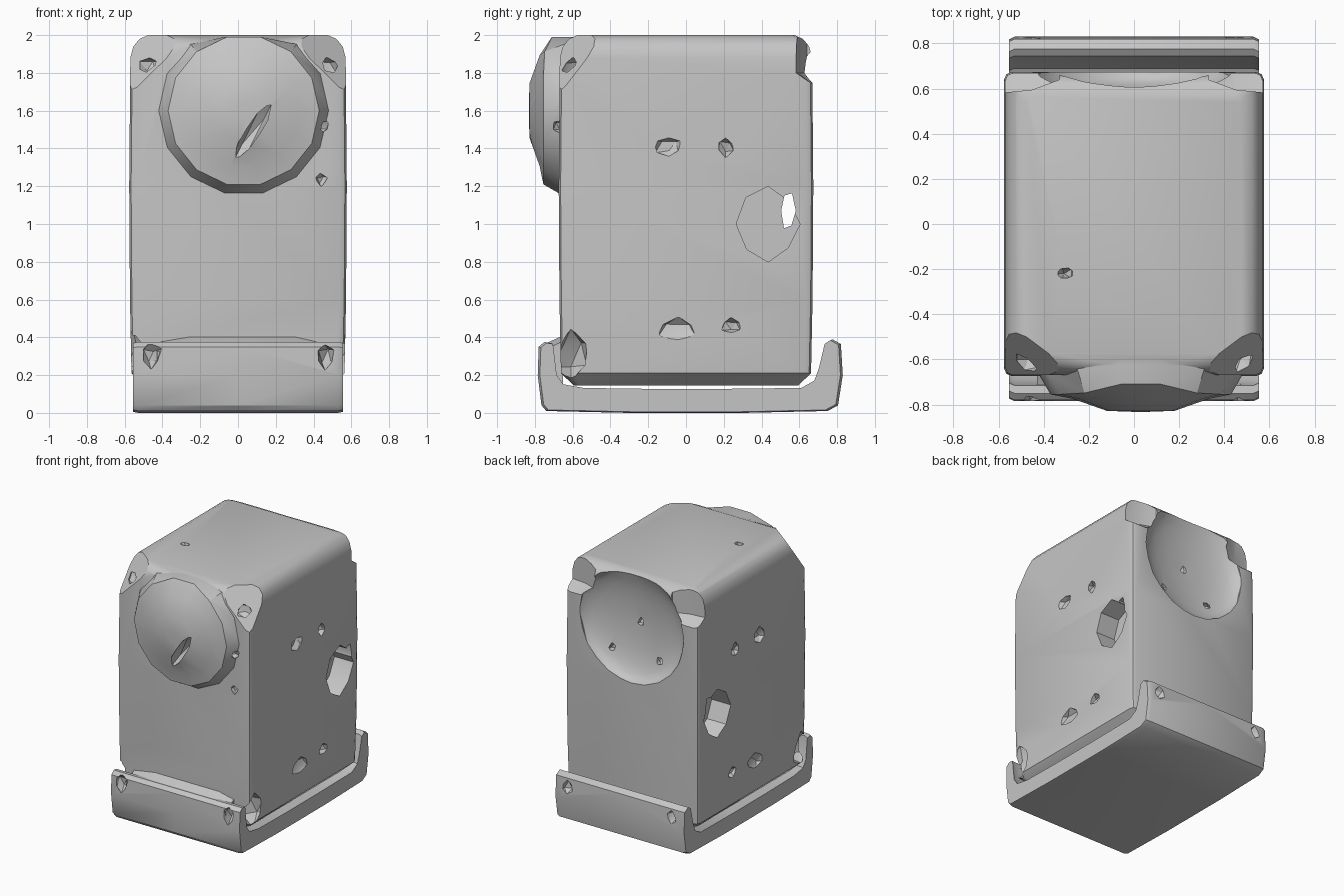
import bpy, bmesh, math, random
from mathutils import Matrix, Vector

random.seed(4)
if "Cube" in bpy.data.objects:
    bpy.data.objects.remove(bpy.data.objects["Cube"], do_unlink=True)

GREY = (0.56, 0.56, 0.56, 1)
mat = bpy.data.materials.new("plain grey")
mat.use_nodes = True
mat.diffuse_color = GREY
mat.node_tree.nodes["Principled BSDF"].inputs["Base Color"].default_value = GREY


def finish(bm, name):
    bmesh.ops.recalc_face_normals(bm, faces=bm.faces[:])
    me = bpy.data.meshes.new(name)
    bm.to_mesh(me)
    bm.free()
    ob = bpy.data.objects.new(name, me)
    bpy.context.collection.objects.link(ob)
    me.materials.append(mat)
    return ob


def loft(rings, name):
    """Skin closed rings of points and cap both ends."""
    bm = bmesh.new()
    vs = [[bm.verts.new(p) for p in ring] for ring in rings]
    n = len(vs[0])
    for a, b in zip(vs, vs[1:]):
        for i in range(n):
            bm.faces.new((a[i], a[(i + 1) % n], b[(i + 1) % n], b[i]))
    bm.faces.new(vs[0])
    bm.faces.new(vs[-1])
    return finish(bm, name)


def rounded_rect(hx, hy, r, z):
    pts = []
    for q, (sx, sy) in enumerate(((1, 1), (-1, 1), (-1, -1), (1, -1))):
        for k in range(3):
            a = math.pi / 2 * (q + k / 2)
            pts.append((sx * (hx - r) + r * math.cos(a), sy * (hy - r) + r * math.sin(a), z))
    return pts


def rough_ball(loc, size, jitter=0.25, sub=1):
    bm = bmesh.new()
    bmesh.ops.create_icosphere(bm, subdivisions=sub, radius=1)
    for v in bm.verts:
        v.co *= 1 + random.uniform(-jitter, jitter)
        v.co = Vector(loc) + v.co * Vector(size)
    return finish(bm, "cutter")


def rough_prism(loc, ry, rz, half, sides=8):
    """Uneven prism running along x."""
    rad = [random.uniform(0.9, 1.08) for _ in range(sides)]
    return loft([[(loc[0] + x, loc[1] + ry * r * math.cos(i * math.tau / sides),
                   loc[2] + rz * r * math.sin(i * math.tau / sides))
                  for i, r in enumerate(rad)] for x in (-half, half)], "cutter")


def combine(ob, tools, op="DIFFERENCE"):
    for t in tools:
        m = ob.modifiers.new("cut", "BOOLEAN")
        m.operation, m.object, m.solver = op, t, "EXACT"
        bpy.context.view_layer.objects.active = ob
        bpy.ops.object.modifier_apply(modifier=m.name)
        bpy.data.objects.remove(t, do_unlink=True)


def slice_corner(ob, a, b, c):
    """Cut away everything above the plane through three points."""
    a, b, c = Vector(a), Vector(b), Vector(c)
    n = (b - a).cross(c - a).normalized()
    if n.z < 0:
        n.negate()
    bm = bmesh.new()
    bm.from_mesh(ob.data)
    cut = bmesh.ops.bisect_plane(bm, geom=bm.verts[:] + bm.edges[:] + bm.faces[:],
                                 plane_co=a, plane_no=n, clear_outer=True)
    edges = [e for e in cut["geom_cut"] if isinstance(e, bmesh.types.BMEdge)]
    bmesh.ops.holes_fill(bm, edges=edges)
    bmesh.ops.recalc_face_normals(bm, faces=bm.faces[:])
    bm.to_mesh(ob.data)
    bm.free()


def shade(ob, angle=30):
    bpy.ops.object.select_all(action="DESELECT")
    ob.select_set(True)
    bpy.context.view_layer.objects.active = ob
    bpy.ops.object.shade_smooth_by_angle(angle=math.radians(angle))


# Body: tall rounded box with its front top corners sliced off
levels = [(0.145, 0.08), (0.21, 0.012), (0.6, 0.004), (1.2, 0), (1.88, 0.006),
          (1.94, 0.022), (1.98, 0.055), (2.0, 0.1)]
body = loft([rounded_rect(0.576 - i, 0.674 - i, 0.035, z) for z, i in levels], "body")
for s in (1, -1):
    slice_corner(body, (s * .57, -.43, 2), (s * .25, -.67, 2), (s * .57, -.67, 1.69))

# Round dome on the front, its upper part running into the top
dome_profile = [(0.46, -0.6), (0.45, -0.67), (0.40, -0.755), (0.3, -0.775), (0.15, -0.828), (0.04, -0.832)]


def dome_point(r, y, i):
    x = 0.03 + r * math.cos(i * math.tau / 14)
    z = 1.6 + r * math.sin(i * math.tau / 14)
    return (x, y + 0.5 * max(0, min(z, 1.99) - 1.9), min(1.99, z))


dome = loft([[dome_point(r, y, i) for i in range(14)] for r, y in dome_profile], "dome")
combine(body, [dome], "UNION")

# Slanted slot in the dome
slot = rough_ball((0, 0, 0), (0.045, 0.08, 0.2), 0.05)
slot.data.transform(Matrix.Translation((0.08, -0.81, 1.49)) @ Matrix.Rotation(math.radians(33), 4, "Y"))

# Bowl in the back, hand holes, stepped back corners and nicks
cutters = [slot, rough_ball((0, 0.675, 1.62), (0.45, 0.12, 0.45), 0.005, 3),
           rough_prism((0, 0.54, 1.07), 0.04, 0.1, 0.7, 6)]
for s in (1, -1):
    step = [(0.33, 0.64), (0.45, 0.595), (0.65, 0.575)]
    cutters += [
        loft([[(s * x, y, 2.1), (s * x, y, 1.8), (s * x, 0.72, 1.7), (s * x, 0.72, 2.1)] for x, y in step], "cutter"),
        rough_prism((s * 0.57, 0.435, 1.0), 0.16, 0.19, 0.16),
        rough_ball((s * 0.56, -0.61, 0.31), (0.1, 0.1, 0.13)),
        rough_ball((s * 0.47, -0.6, 1.83), (0.06, 0.06, 0.06)),
    ]
    for y, z, w, h in ((-0.09, 1.41, .07, .06), (0.21, 1.41, .05, .05),
                       (-0.04, 0.44, .11, .06), (0.24, 0.46, .05, .04)):
        cutters.append(rough_ball((s * 0.575, y, z), (0.05, w, h)))
for loc in ((-0.31, -0.22, 2.0), (0.44, -0.67, 1.23), (0.44, -0.67, 1.52),
            (0, 0.55, 1.6), (0.22, 0.58, 1.36), (-0.2, 0.58, 1.36)):
    cutters.append(rough_ball(loc, (0.035, 0.03, 0.035), 0.4))
combine(body, cutters)
shade(body)

# Cradle: tray with a lip at the front and back
outline = [(-.74, .01), (-.765, .04), (-.785, .2), (-.78, .35), (-.75, .375), (-.715, .37), (-.695, .2),
           (-.66, .15), (-.55, .13), (-.2, .125), (.2, .125), (.62, .13), (.69, .17), (.715, .24),
           (.745, .37), (.775, .39), (.82, .365), (.83, .2), (.805, .04), (.75, .01), (.3, 0), (-.3, 0)]


def section(x, k):
    return [(x, y * k, 0.2 + (z - 0.2) * (1 - (1 - k) * 2)) for y, z in outline]


cradle = loft([section(-.555, .985), section(-.53, 1), section(0, 1), section(.53, 1), section(.555, .985)], "cradle")
dents = []
for s in (1, -1):
    dents += [rough_ball((s * 0.46, -0.78, 0.3), (0.05, 0.07, 0.07)),
              rough_ball((s * 0.45, 0.83, 0.3), (0.045, 0.05, 0.05))]
combine(cradle, dents)
shade(cradle)

# Sloped ledge joining the front lip to the body
ledge = loft([[(x, -.77, .355 - d), (x, -.65, .41 - d), (x, -.65, .14), (x, -.74, .14)]
              for x, d in ((-.43, .03), (-.25, 0), (.3, 0), (.43, .03))], "front_ledge")
shade(ledge)
